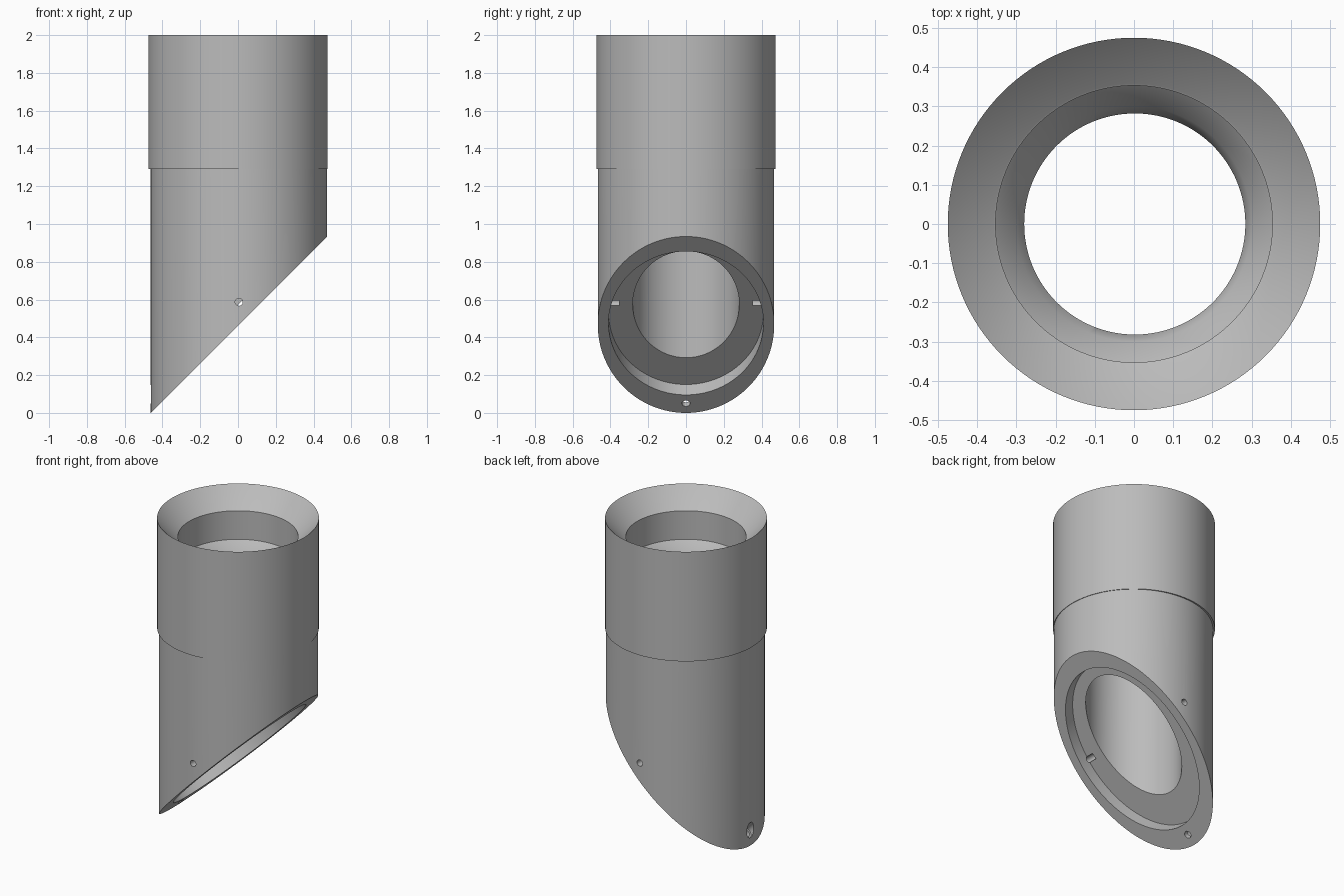
import bpy
import bmesh
import math
from mathutils import Matrix, Vector

SEGMENTS = 128
AXIS = 0.005                      # slight sideways offset of the lower tube
MITRE = Matrix.Rotation(math.radians(135), 4, 'Y')   # local z leaves the cut face
CUT_HEIGHT = 0.462                # the cut plane is z = x + CUT_HEIGHT

cube = bpy.data.objects.get("Cube")
if cube:
    bpy.data.objects.remove(cube, do_unlink=True)

grey = bpy.data.materials.new("plain grey")
grey.use_nodes = True
colour = (0.5, 0.5, 0.5, 1)
grey.diffuse_color = colour
grey.node_tree.nodes["Principled BSDF"].inputs["Base Color"].default_value = colour


def add_object(name, bm):
    bmesh.ops.recalc_face_normals(bm, faces=bm.faces)
    mesh = bpy.data.meshes.new(name)
    bm.to_mesh(mesh)
    bm.free()
    mesh.materials.append(grey)
    obj = bpy.data.objects.new(name, mesh)
    bpy.context.collection.objects.link(obj)
    return obj


def lathe(name, profile):
    """Spin a closed profile of (radius, height, axis x) around z."""
    bm = bmesh.new()
    rings = []
    for radius, z, cx in profile:
        ring = []
        for i in range(SEGMENTS):
            a = math.tau * i / SEGMENTS
            ring.append(bm.verts.new((cx + radius * math.cos(a), radius * math.sin(a), z)))
        rings.append(ring)
    for k, ring in enumerate(rings):
        after = rings[(k + 1) % len(rings)]
        for i in range(SEGMENTS):
            j = (i + 1) % SEGMENTS
            bm.faces.new((ring[i], ring[j], after[j], after[i]))
    return add_object(name, bm)


def rod(name, rx, ry, low, high, place, segments=32):
    """Elliptic cylinder between two local heights, set by a matrix."""
    bm = bmesh.new()
    shape = place @ Matrix.Translation((0, 0, (low + high) / 2)) @ Matrix.Diagonal((rx, ry, high - low, 1))
    bmesh.ops.create_cone(bm, cap_ends=True, segments=segments, radius1=1, radius2=1,
                          depth=1, matrix=shape)
    return add_object(name, bm)


def carve(target, cutter):
    cutter.hide_render = True
    mod = target.modifiers.new(cutter.name, 'BOOLEAN')
    mod.operation = 'DIFFERENCE'
    mod.solver = 'EXACT'
    mod.object = cutter
    bpy.context.view_layer.objects.active = target
    bpy.ops.object.modifier_apply(modifier=mod.name)
    bpy.data.objects.remove(cutter, do_unlink=True)


def on_cut(x):
    return Matrix.Translation((x, 0, x + CUT_HEIGHT)) @ MITRE


# Tube with a wider collar, flared mouth, socket and narrower through bore
tube = lathe("mitred_tube", [
    (0.467, -0.3, AXIS), (0.467, 1.29, AXIS), (0.475, 1.29, 0), (0.475, 2.0, 0),
    (0.358, 1.883, 0), (0.353, 1.88, 0), (0.353, 1.695, 0),
    (0.30, 1.64, 0), (0.282, 1.60, 0.002), (0.282, -0.3, 0.002),
])

# Slanted cut across the lower end
bm = bmesh.new()
bmesh.ops.create_cube(bm, size=3, matrix=on_cut(AXIS) @ Matrix.Translation((0, 0, 1.5)))
carve(tube, add_object("slant_cutter", bm))

# Shallow oval recess in the slanted face
carve(tube, rod("recess_cutter", 0.537, 0.41, -0.078, 0.3, on_cut(0.013), SEGMENTS))

# Side screw holes, front and back
for side in (-1, 1):
    place = Matrix.Translation((AXIS, 0, 0.587)) @ Matrix.Rotation(-side * math.pi / 2, 4, 'X')
    carve(tube, rod("side_hole_cutter", 0.02, 0.02, 0.352, 0.6, place))

# Countersunk hole square to the slanted face at its lowest point
carve(tube, rod("tip_hole_cutter", 0.022, 0.022, -0.3, 0.1, on_cut(-0.412)))
carve(tube, rod("tip_counterbore_cutter", 0.035, 0.035, -0.3, -0.03, on_cut(-0.412)))

# Smooth walls with crisp edges
bpy.ops.object.select_all(action='DESELECT')
tube.select_set(True)
bpy.context.view_layer.objects.active = tube
bpy.ops.object.shade_smooth_by_angle(angle=math.radians(25))
